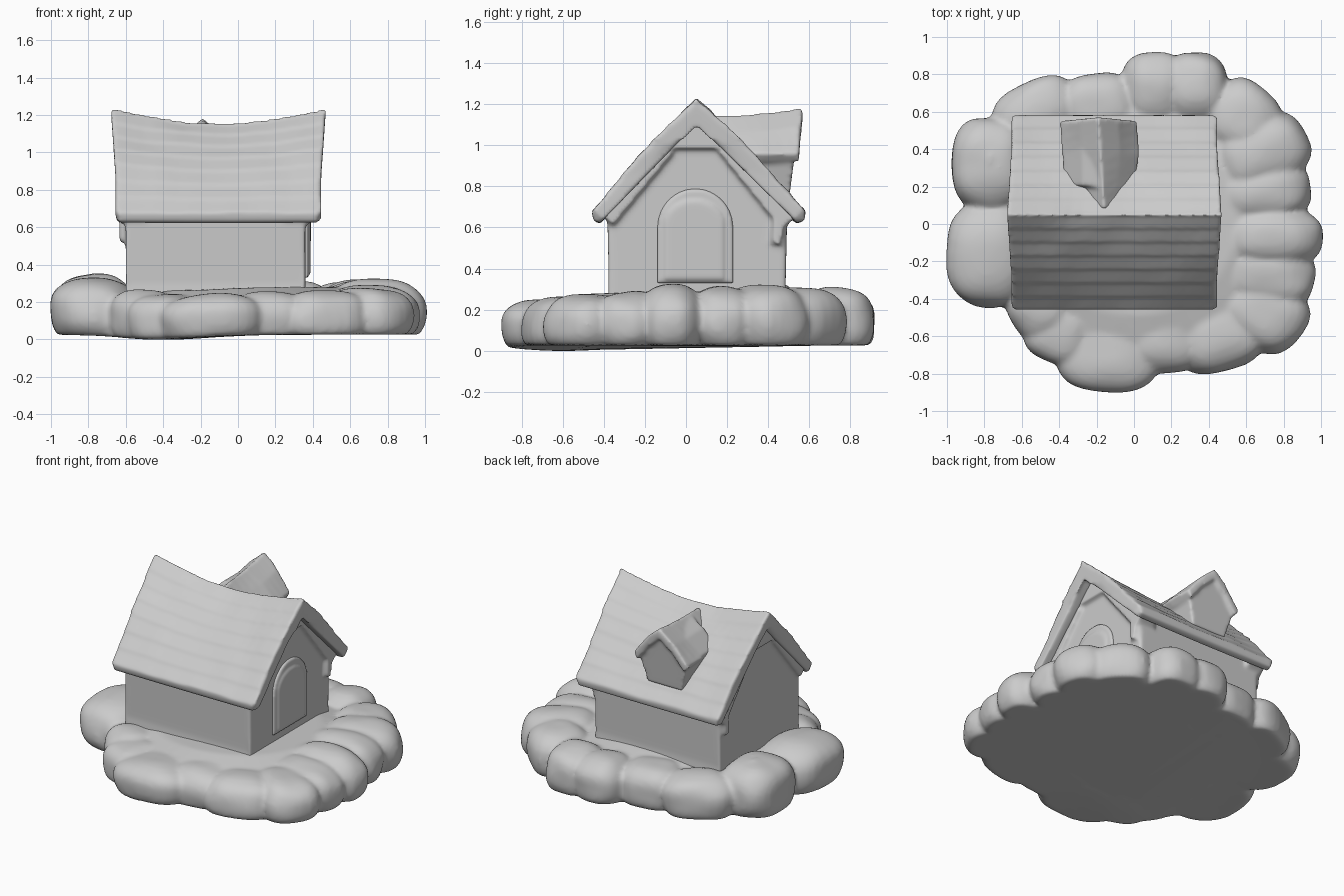
import bpy, bmesh, math
from mathutils import Vector, Matrix, noise

if "Cube" in bpy.data.objects:
    bpy.data.objects.remove(bpy.data.objects["Cube"])


def finish(bm, name, voxel, smooth_steps):
    """Turn a bmesh into a softly sculpted object."""
    bmesh.ops.recalc_face_normals(bm, faces=bm.faces)
    me = bpy.data.meshes.new(name)
    bm.to_mesh(me)
    bm.free()
    ob = bpy.data.objects.new(name, me)
    bpy.context.collection.objects.link(ob)
    r = ob.modifiers.new("soft_clay", 'REMESH')
    r.mode = 'VOXEL'
    r.voxel_size = voxel
    r.use_smooth_shade = True
    s = ob.modifiers.new("smooth", 'SMOOTH')
    s.factor = 0.5
    s.iterations = smooth_steps
    return ob


def loft(bm, rings):
    """Closed tube through matching rings, capped at both ends."""
    vs = [[bm.verts.new(p) for p in ring] for ring in rings]
    n = len(vs[0])
    for a, b in zip(vs, vs[1:]):
        for i in range(n):
            bm.faces.new((a[i], a[(i + 1) % n], b[(i + 1) % n], b[i]))
    caps = [bm.faces.new(vs[0]), bm.faces.new(vs[-1])]
    bmesh.ops.triangulate(bm, faces=caps)


def prism_x(bm, pts, x0, x1):
    loft(bm, [[(x, y, z) for y, z in pts] for x in (x0, x1)])


def beam_x(bm, a, b, w, x0, x1):
    """Board between two (y, z) points, from x0 to x1."""
    a, b = Vector(a), Vector(b)
    d = (b - a).normalized()
    n = Vector((-d.y, d.x)) * w / 2
    prism_x(bm, [a + n, b + n, b - n, a - n], x0, x1)


def stone(bm, x, y, rad, tan, top, ang, z0=0.025):
    """Rounded flat-bottomed boulder, its long axis pointing outwards."""
    res = bmesh.ops.create_uvsphere(bm, u_segments=28, v_segments=20, radius=1)
    low = z0 - 0.06
    h = (top - low) / 2
    rot = Matrix.Rotation(math.radians(ang), 3, 'Z')
    seed = Vector((x * 9, y * 9, 3))
    for v in res["verts"]:
        c = Vector([math.copysign(abs(k) ** 0.78, k) for k in v.co])
        c *= 1 + 0.06 * noise.noise(c * 1.3 + seed)
        p = rot @ Vector((c.x * rad, c.y * tan, 0))
        v.co = (x + p.x, y + p.y, max(z0, low + h + c.z * h))


# stone base: x, y, radial half size, sideways half size, top height, angle
bm = bmesh.new()
stones = [
    (-0.77, -0.16, 0.23, 0.29, 0.33, 180), (-0.77, 0.32, 0.21, 0.25, 0.35, 180),
    (-0.52, 0.59, 0.18, 0.24, 0.29, 120), (-0.19, 0.63, 0.18, 0.21, 0.29, 95),
    (0.11, 0.73, 0.19, 0.18, 0.30, 90), (0.33, 0.73, 0.19, 0.17, 0.31, 90),
    (0.58, 0.56, 0.20, 0.21, 0.31, 50), (0.68, 0.38, 0.26, 0.20, 0.32, 20),
    (0.69, 0.17, 0.26, 0.17, 0.31, 8), (0.73, -0.07, 0.28, 0.16, 0.32, 0),
    (0.71, -0.27, 0.26, 0.17, 0.29, -8), (0.69, -0.47, 0.24, 0.20, 0.275, -28),
    (0.46, -0.59, 0.20, 0.25, 0.26, -70), (0.16, -0.60, 0.20, 0.25, 0.26, -85),
    (-0.14, -0.68, 0.22, 0.28, 0.26, -92), (-0.39, -0.56, 0.19, 0.19, 0.27, -110),
    (-0.50, -0.45, 0.17, 0.18, 0.285, -140)]
for s in stones:
    stone(bm, *s)
# solid ground filling the ring and rising to the house
core = [(0.84 * math.cos(k * math.tau / 40), 0.75 * math.sin(k * math.tau / 40))
        for k in range(40)]
loft(bm, [[(x * s, y * s, z) for x, y in core]
          for s, z in ((1, 0.025), (1, 0.17), (0.88, 0.24), (0.65, 0.28))])
# small pebble on the left boulders
stone(bm, -0.76, 0.35, 0.045, 0.10, 0.355, 0, 0.2)
# the underside dips a little at the front left
for v in bm.verts:
    v.co.z -= 0.027 * math.exp(-((v.co.x + 0.4) ** 2 + (v.co.y + 0.6) ** 2) / 0.12)
finish(bm, "stone_base", 0.016, 5)

# house walls with gable ends
bm = bmesh.new()
prism_x(bm, [(-0.385, 0.2), (-0.375, 0.3), (-0.385, 0.72), (0.05, 1.15), (0.495, 0.72),
             (0.485, 0.3), (0.495, 0.2)], -0.60, 0.36)
for x0, x1 in ((-0.635, -0.5), (0.25, 0.39)):
    # gable trim just under the roof
    beam_x(bm, (-0.39, 0.64), (-0.10, 0.99), 0.09, x0, x1)
    beam_x(bm, (0.50, 0.62), (0.20, 0.99), 0.09, x0, x1)
    prism_x(bm, [(-0.13, 0.985), (0.05, 1.15), (0.23, 0.985)], x0, x1)
    # knobbly brace on the rear side of the gable
    beam_x(bm, (0.44, 0.52), (0.46, 0.72), 0.05, x0, x1)
finish(bm, "house_walls", 0.013, 5)


def arch(y0, y1, z0, spring, top):
    c, r = (y0 + y1) / 2, (y1 - y0) / 2
    return [(y0, z0)] + [(c - r * math.cos(math.pi * k / 14),
                          spring + (top - spring) * math.sin(math.pi * k / 14))
                         for k in range(15)] + [(y1, z0)]


# arched door: outer frame and a raised panel
bm = bmesh.new()
prism_x(bm, arch(-0.14, 0.23, 0.33, 0.60, 0.79), 0.32, 0.376)
prism_x(bm, arch(-0.10, 0.18, 0.35, 0.62, 0.73), 0.33, 0.388)
finish(bm, "arched_door", 0.01, 6)

# sagging roof with overlapping shingle rows
ROWS, RIDGE_Y = 7, 0.05


def slope(t, eave_y, ridge_z):
    """Point on a slope: t = 0 at the eave, 1 at the ridge."""
    y = eave_y + (RIDGE_Y - eave_y) * t
    z = 0.67 + (ridge_z - 0.67) * t + 0.025 * math.sin(math.pi * t)
    return y, z


def roof_ring(u):
    ridge = 1.15 + 0.08 * abs(u) ** 1.7
    halves = []
    for eave in (-0.46, 0.585):
        outer = []
        for k in range(ROWS):
            for t, lift in ((k / ROWS, 0.007), ((k + 0.93) / ROWS, 0.0)):
                y, z = slope(t, eave, ridge)
                wob = 0.012 * noise.noise(Vector((u * 3, y * 6, 1)))
                outer.append((y, z + lift + wob))
        inner = [(y * 0.97, z - 0.085) for y, z in
                 (slope(t, eave, ridge) for t in (0.06, 0.35, 0.7))]
        eave_pt = (eave + (0.01 if eave < 0 else -0.01), 0.63)
        halves.append((outer, inner, eave_pt))
    (fo, fi, fe), (bo, bi, be) = halves
    prof = [fe] + fo + [(RIDGE_Y, ridge + 0.012)] + bo[::-1] + [be] + bi
    prof += [(RIDGE_Y, ridge - 0.1)] + fi[::-1]
    return [(-0.105 + u * (0.535 + 0.04 * max(0, (z - 0.65) / 0.58)), y, z)
            for y, z in prof]


bm = bmesh.new()
loft(bm, [roof_ring(-1 + k / 10) for k in range(21)])
# heavy boards along the gable edges
for x0, x1 in ((-0.655, -0.59), (0.38, 0.445)):
    for eave in (-0.43, 0.555):
        beam_x(bm, (eave, 0.66), (RIDGE_Y, 1.155), 0.07, x0, x1)
finish(bm, "shingle_roof", 0.012, 5)

# dormer on the rear slope: kite-shaped body under a drooping little roof
bm = bmesh.new()
DX = -0.19
body = [(-0.13, 0.76), (-0.19, 0.97), (-0.09, 1.08), (0, 1.13),
        (0.09, 1.08), (0.19, 0.97), (0.13, 0.76)]
loft(bm, [[(DX + x, y0 + lean * (z - 0.76), z) for x, z in body]
          for y0, lean in ((0.2, 0), (0.505, 0.13))])
rings = []
for k in range(9):
    f = k / 8
    y = 0.08 + 0.49 * f
    top = 1.145 + 0.04 * f * f
    w = 0.15 + 0.06 * min(1, f * 1.6)
    prof = [(-w, 0.96), (-w * 0.5, top - 0.09), (0, top), (w * 0.5, top - 0.09), (w, 0.96),
            (w * 0.85, 0.92), (w * 0.42, top - 0.15), (0, top - 0.07),
            (-w * 0.42, top - 0.15), (-w * 0.85, 0.92)]
    rings.append([(DX + 0.03 * (1 - f) + x, y - 0.10 * abs(x) * f, z) for x, z in prof])
loft(bm, rings)
finish(bm, "dormer", 0.011, 6)
